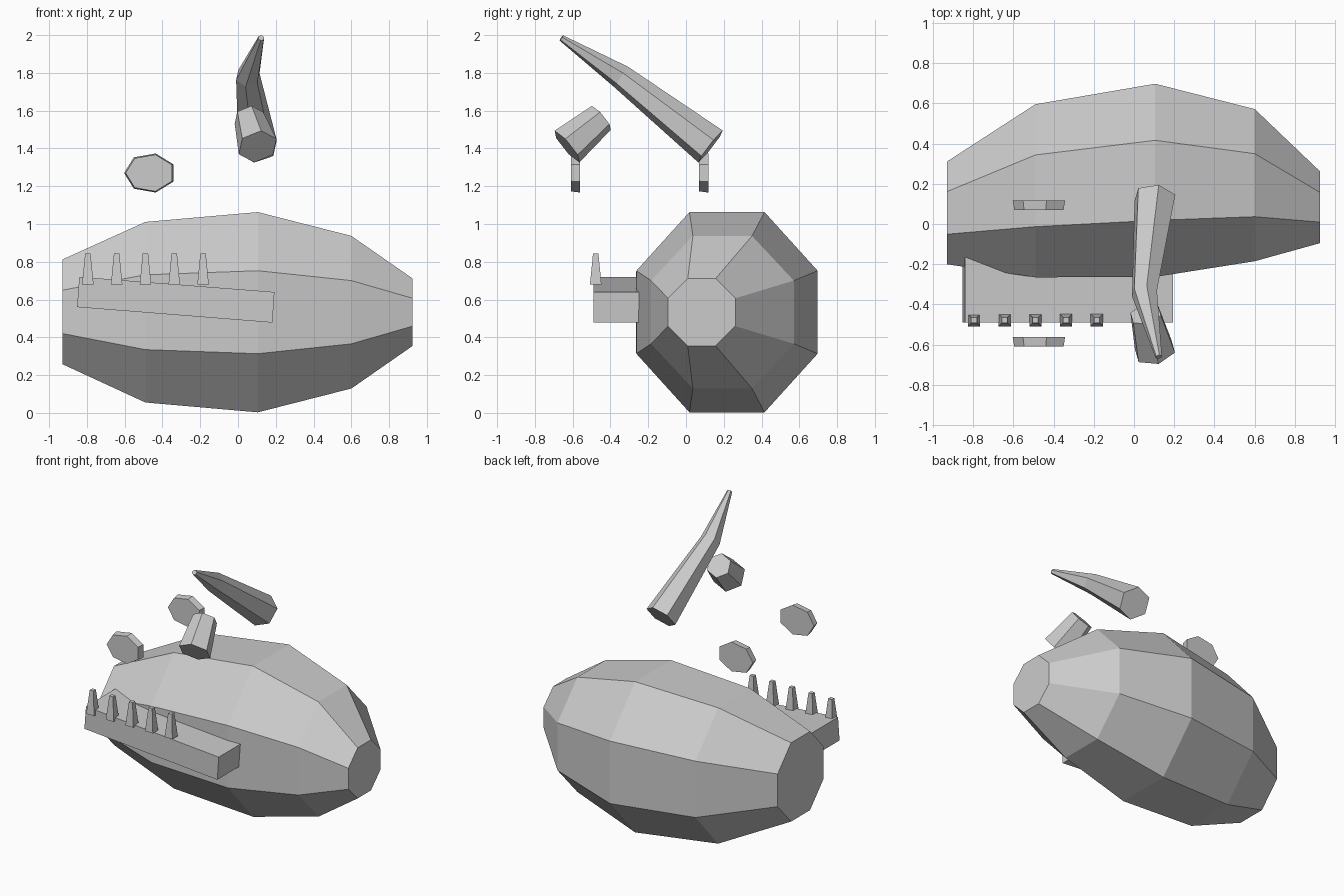
import bpy
import math
from mathutils import Vector

if "Cube" in bpy.data.objects:
    bpy.data.objects.remove(bpy.data.objects["Cube"])


def loft(name, rings):
    """Skin equal-sided rings of points and cap both ends."""
    n = len(rings[0])
    verts = [p for r in rings for p in r]
    faces = []
    for i in range(len(rings) - 1):
        for k in range(n):
            a, b = i * n + k, i * n + (k + 1) % n
            faces.append((a, b, b + n, a + n))
    faces.append(tuple(range(n))[::-1])
    faces.append(tuple(range(len(verts) - n, len(verts))))
    me = bpy.data.meshes.new(name)
    me.from_pydata(verts, [], faces)
    ob = bpy.data.objects.new(name, me)
    bpy.context.collection.objects.link(ob)
    # make all faces point outward
    import bmesh
    bm = bmesh.new()
    bm.from_mesh(me)
    bmesh.ops.recalc_face_normals(bm, faces=bm.faces)
    bm.to_mesh(me)
    bm.free()
    return ob


def ring(c, u, v, ru, rv, n, phase):
    """Ellipse of n points around c in the plane of u and v."""
    pts = []
    for k in range(n):
        a = math.radians(phase) + 2 * math.pi * k / n
        pts.append(Vector(c) + Vector(u) * ru * math.cos(a) + Vector(v) * rv * math.sin(a))
    return pts


X, Y, Z = Vector((1, 0, 0)), Vector((0, 1, 0)), Vector((0, 0, 1))

# Body: octagonal barrel along x (x, centre y, centre z, half y, half z)
c8 = math.cos(math.pi / 8)
body = [(-0.93, 0.055, 0.535, 0.255, 0.277),
        (-0.49, 0.165, 0.533, 0.43, 0.478),
        (0.105, 0.217, 0.533, 0.48, 0.53),
        (0.60, 0.193, 0.533, 0.378, 0.404),
        (0.925, 0.083, 0.533, 0.178, 0.178)]
loft("body", [ring((x, y, z), Y, Z, hy / c8, hz / c8, 8, 22.5) for x, y, z, hy, hz in body])

# Jaw: tilted slab set into the body
jaw = [(-0.84, 0.72), (0.193, 0.64), (0.182, 0.478), (-0.852, 0.56)]
loft("jaw", [[Vector((x, y, z)) for x, z in jaw] for y in (-0.49, 0.0)])

# Teeth: square tapered pegs
for i in range(5):
    c = (-0.795 + 0.1525 * i, -0.478)
    loft(f"tooth_{i + 1}", [ring((*c, z), X, Y, r, r, 4, 45)
                            for z, r in ((0.68, 0.043), (0.845, 0.02))])

# Eyes: seven-sided discs, slightly smaller at the front
for name, y in (("eye_right", -0.61), ("eye_left", 0.07)):
    loft(name, [ring((-0.466, y + d, 1.27), X, Z, 0.137 * s, 0.106 * s, 7, 180)
                for d, s in ((0, 0.94), (0.048, 1))])


def horn(name, path, radii):
    """Six-sided horn whose rings follow the path direction."""
    path = [Vector(p) for p in path]
    rings = []
    for i, p in enumerate(path):
        t = (path[min(i + 1, len(path) - 1)] - path[max(i - 1, 0)]).normalized()
        u = (X - t * X.dot(t)).normalized()
        v = t.cross(u)
        if v.z < 0:
            v = -v
        rings.append(ring(p, u, v, radii[i], radii[i], 6, 20))
    loft(name, rings)


# Horns: one whole and bent, one broken short
horn("long_horn", [(0.104, 0.13, 1.41), (0.052, -0.345, 1.78), (0.123, -0.66, 1.985)],
     [0.108, 0.066, 0.017])
horn("broken_horn", [(0.104, -0.63, 1.41), (0.058, -0.448, 1.562)], [0.108, 0.082])
